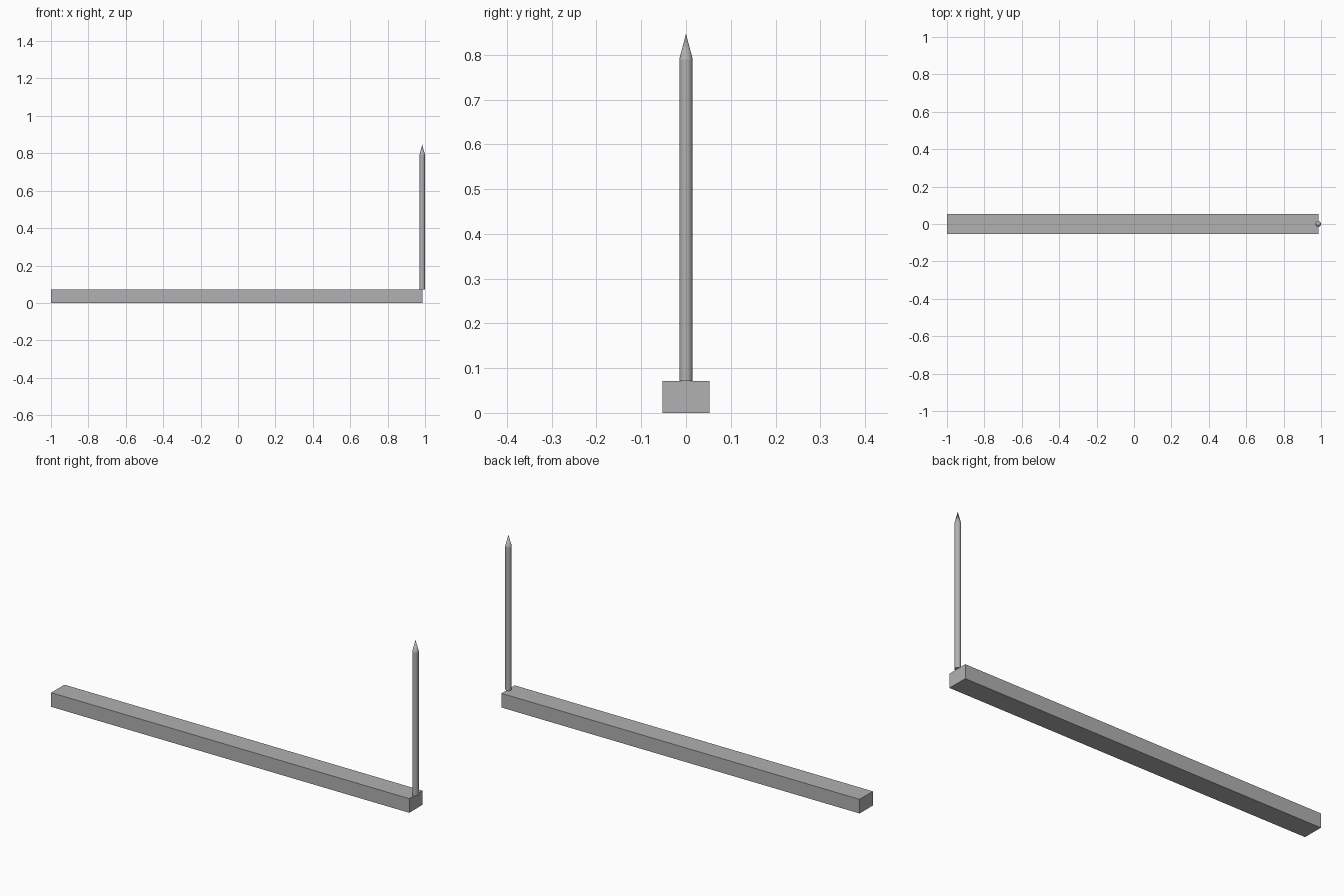
import bpy
import math

if "Cube" in bpy.data.objects:
    bpy.data.objects.remove(bpy.data.objects["Cube"])

R = 0.015          # spike radius
SPIKE_X = 0.985    # spike axis
BEAM_END = 0.987
BEAM_TOP = 0.071
SHOULDER, TIP = 0.79, 0.847

grey = bpy.data.materials.new("dark_grey")
grey.diffuse_color = (0.44, 0.44, 0.44, 1)
grey.use_nodes = True
grey.node_tree.nodes["Principled BSDF"].inputs["Base Color"].default_value = grey.diffuse_color


def finish(name):
    obj = bpy.context.object
    obj.name = name
    obj.data.materials.append(grey)
    bpy.ops.object.shade_smooth_by_angle(angle=math.radians(35))


# Long square-cut beam lying on the ground
bpy.ops.mesh.primitive_cube_add(size=1, location=((BEAM_END - 1) / 2, 0, BEAM_TOP / 2))
bpy.context.object.scale = (BEAM_END + 1, 0.105, BEAM_TOP)
bpy.ops.object.transform_apply(location=False, rotation=False, scale=True)
finish("beam")

# Upright round shaft, half overhanging the beam end
bpy.ops.mesh.primitive_cylinder_add(vertices=16, radius=R, depth=SHOULDER - BEAM_TOP,
                                    location=(SPIKE_X, 0, (SHOULDER + BEAM_TOP) / 2))
finish("spike_shaft")

# Pointed tip
bpy.ops.mesh.primitive_cone_add(vertices=16, radius1=R, radius2=0, depth=TIP - SHOULDER,
                                end_fill_type='NOTHING',
                                location=(SPIKE_X, 0, (SHOULDER + TIP) / 2))
finish("spike_tip")
